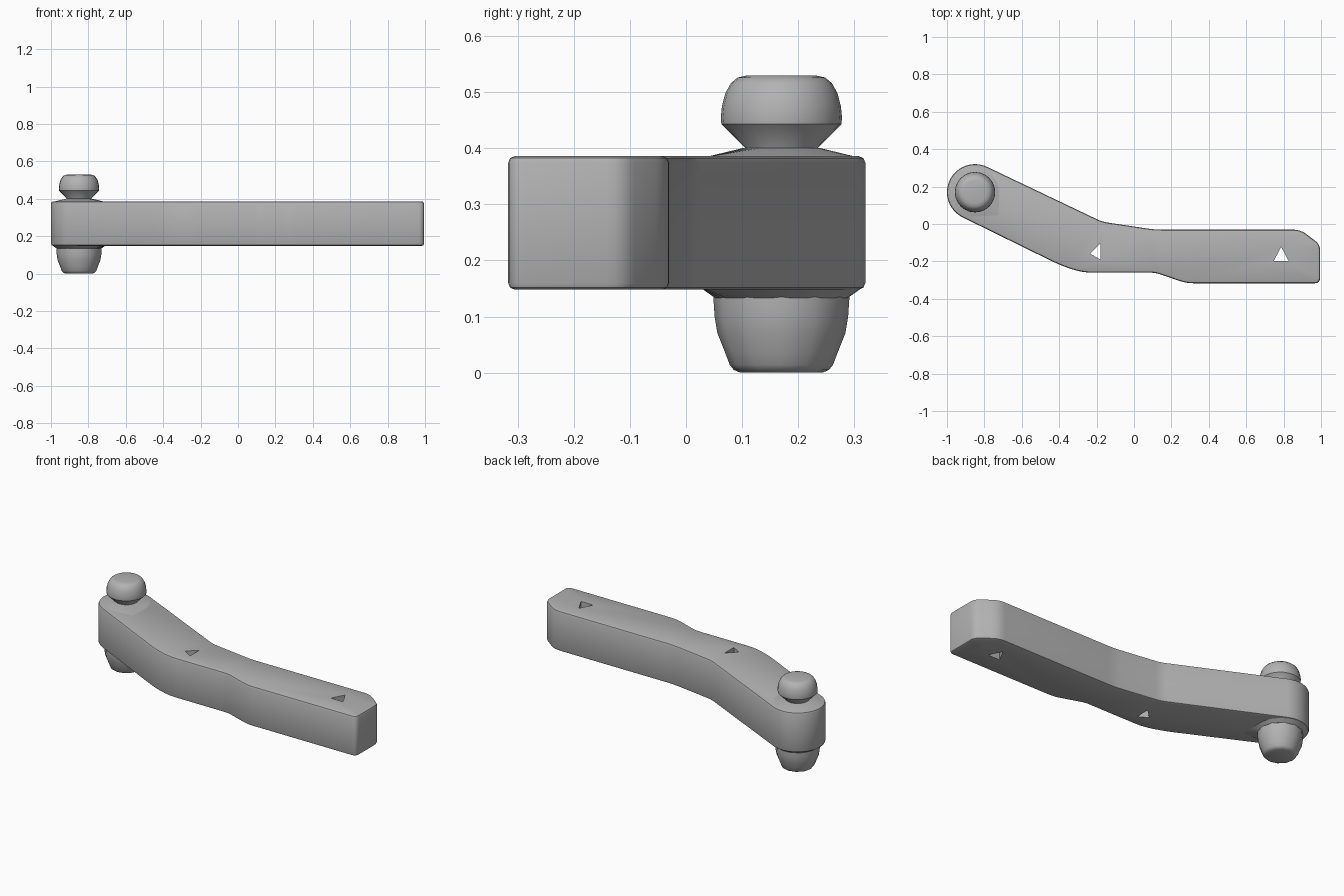
import bpy, bmesh
from math import radians, cos, sin, pi
from mathutils import Vector

cube = bpy.data.objects.get("Cube")
if cube:
    bpy.data.objects.remove(cube, do_unlink=True)

grey = bpy.data.materials.new("plain grey")
grey.use_nodes = True
grey.diffuse_color = (0.45, 0.45, 0.45, 1)
grey.node_tree.nodes["Principled BSDF"].inputs["Base Color"].default_value = (0.45, 0.45, 0.45, 1)

PIVOT = Vector((-0.85, 0.17))
BOTTOM, TOP = 0.148, 0.386


def loft(name, rings):
    """Skin a stack of equal-length (points, z) rings and cap both ends."""
    bm = bmesh.new()
    loops = [[bm.verts.new((p[0], p[1], z)) for p in pts] for pts, z in rings]
    n = len(loops[0])
    for a, b in zip(loops, loops[1:]):
        for i in range(n):
            j = (i + 1) % n
            bm.faces.new((a[i], a[j], b[j], b[i]))
    bm.faces.new(loops[0][::-1])
    bm.faces.new(loops[-1])
    bmesh.ops.recalc_face_normals(bm, faces=bm.faces)
    mesh = bpy.data.meshes.new(name)
    bm.to_mesh(mesh)
    bm.free()
    mesh.materials.append(grey)
    obj = bpy.data.objects.new(name, mesh)
    bpy.context.collection.objects.link(obj)
    return obj


def select(obj):
    bpy.ops.object.select_all(action='DESELECT')
    obj.select_set(True)
    bpy.context.view_layer.objects.active = obj


def smooth(obj, angle):
    select(obj)
    bpy.ops.object.shade_smooth_by_angle(angle=radians(angle))


def circle(r, n, start=0.0, span=2 * pi):
    return [PIVOT + Vector((cos(start + span * i / n), sin(start + span * i / n))) * r
            for i in range(n)]


def fillet(prev, corner, nxt, size, steps=4):
    """Round one outline corner."""
    p, c, q = Vector(prev), Vector(corner), Vector(nxt)
    a, b = c + (p - c).normalized() * size, c + (q - c).normalized() * size
    ts = [i / steps for i in range(steps + 1)]
    return [a * (1 - t) ** 2 + c * 2 * t * (1 - t) + b * t ** 2 for t in ts]


# Arm: rounded pivot end followed by filleted corners (x, y, rounding)
corners = [(-0.40, -0.218, 0.05), (-0.28, -0.26, 0.06), (0.115, -0.26, 0.03),
           (0.28, -0.317, 0.04), (0.995, -0.317, 0.03), (0.995, -0.11, 0.03),
           (0.89, -0.03, 0.04), (0.11, -0.03, 0.04), (-0.17, 0.012, 0.03)]
outline = circle(0.15, 24, radians(64), pi) + [PIVOT + Vector((-0.067, -0.134))]
ring = [outline[-1]] + [c[:2] for c in corners] + [outline[0]]
for i, c in enumerate(corners):
    outline += fillet(ring[i], c[:2], ring[i + 2], c[2])
arm = loft("arm", [(outline, BOTTOM), (outline, TOP)])

bevel = arm.modifiers.new("soft rims", 'BEVEL')
bevel.width, bevel.segments = 0.012, 2
bevel.limit_method, bevel.angle_limit = 'ANGLE', radians(60)
select(arm)
bpy.ops.object.modifier_apply(modifier=bevel.name)

# Triangular holes through the arm
for tri in ([(-0.18, -0.105), (-0.235, -0.158), (-0.18, -0.19)],
            [(0.787, -0.122), (0.747, -0.198), (0.827, -0.198)]):
    cutter = loft("hole_cutter", [(tri, 0.0), (tri, 0.6)])
    cutter.hide_render = True
    cut = arm.modifiers.new("hole", 'BOOLEAN')
    cut.object, cut.operation, cut.solver = cutter, 'DIFFERENCE', 'EXACT'
    select(arm)
    bpy.ops.object.modifier_apply(modifier=cut.name)
    bpy.data.objects.remove(cutter, do_unlink=True)
smooth(arm, 35)


# Sloped pads: round, with one square corner pointing along the arm
def pad_base(r, n=32):
    pts = circle(r, n)
    for i, p in enumerate(pts):
        d = p - PIVOT
        if d.x > 0 and d.y < -1e-4:
            pts[i] = PIVOT + d * (r / max(abs(d.x), abs(d.y)))
    return pts


smooth(loft("upper_pad", [(pad_base(0.145), TOP - 0.004), (circle(0.07, 32), 0.4)]), 20)
smooth(loft("lower_pad", [(circle(0.118, 32), 0.133), (pad_base(0.145), BOTTOM + 0.004)]), 20)


# Pin ends
def lathe(name, profile, sides, angle):
    smooth(loft(name, [(circle(r, sides), z) for r, z in profile]), angle)


lathe("knob", [(0.062, 0.39), (0.064, 0.4), (0.107, 0.443), (0.108, 0.455), (0.106, 0.475),
               (0.1, 0.498), (0.09, 0.516), (0.078, 0.526), (0.06, 0.53)], 24, 35)
lathe("pin_foot", [(0.121, 0.15), (0.121, 0.13), (0.119, 0.1), (0.114, 0.07), (0.1, 0.035),
                   (0.092, 0.014), (0.085, 0.005), (0.073, 0.0)], 12, 40)
